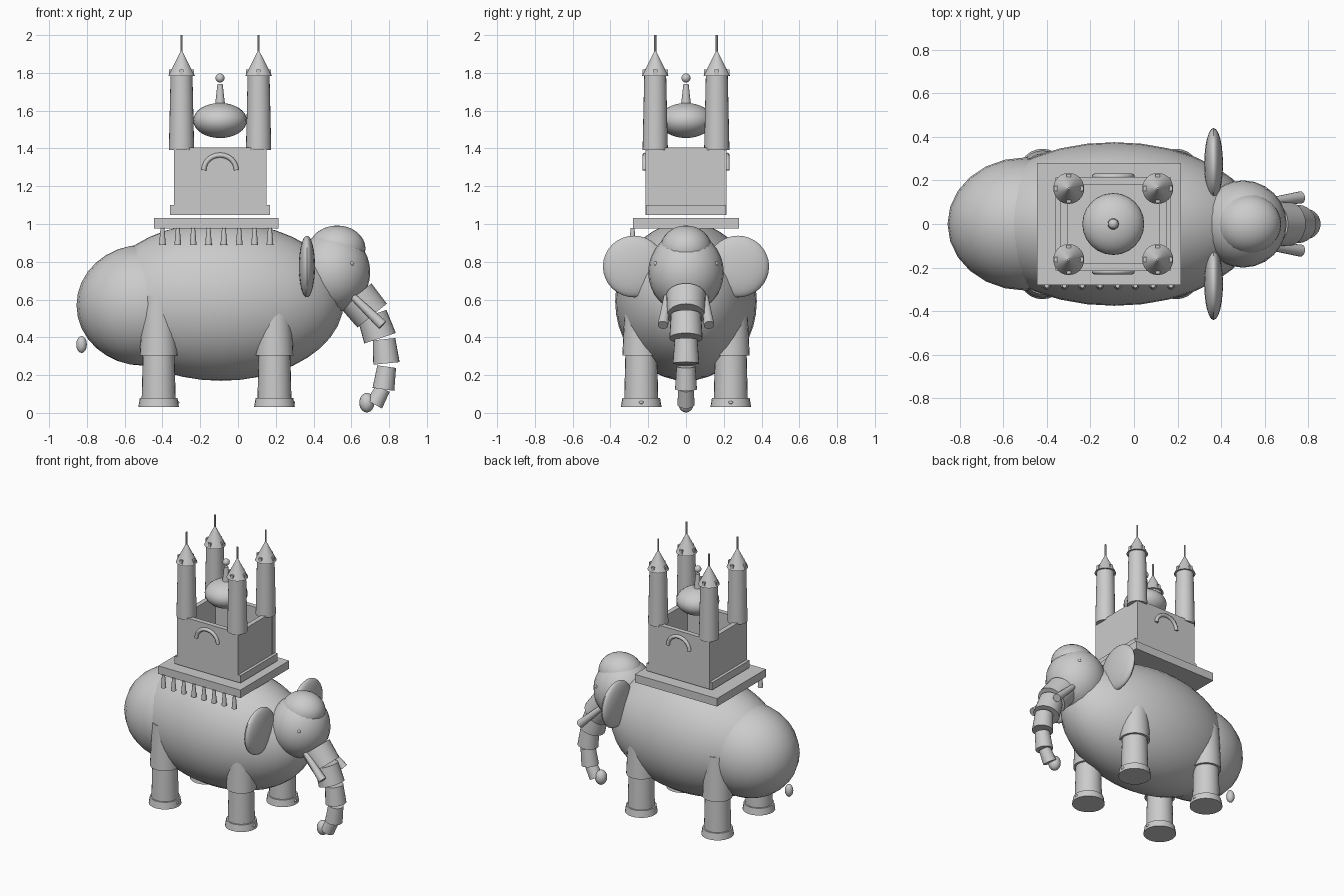
import bpy, math
from mathutils import Vector

if "Cube" in bpy.data.objects:
    bpy.data.objects.remove(bpy.data.objects["Cube"])


def finish(name, smooth=True):
    ob = bpy.context.object
    ob.name = name
    if smooth:
        bpy.ops.object.transform_apply(location=False, rotation=False, scale=True)
        bpy.ops.object.shade_smooth_by_angle(angle=math.radians(40))
    return ob


def ball(name, loc, radii, seg=24, rings=16):
    bpy.ops.mesh.primitive_uv_sphere_add(segments=seg, ring_count=rings, radius=1, location=loc)
    bpy.context.object.scale = radii
    return finish(name)


def cone(name, a, b, ra, rb, sides=24):
    # tapered round bar from point a to point b
    a, b = Vector(a), Vector(b)
    d = b - a
    bpy.ops.mesh.primitive_cone_add(vertices=sides, radius1=ra, radius2=rb, depth=d.length,
                                    location=(a + b) / 2,
                                    rotation=d.to_track_quat('Z', 'Y').to_euler())
    return finish(name)


def box(name, lo, hi):
    lo, hi = Vector(lo), Vector(hi)
    bpy.ops.mesh.primitive_cube_add(size=1, location=(lo + hi) / 2)
    bpy.context.object.scale = hi - lo
    return finish(name, False)


# body, rump and tail tuft
ball("body", (-.09, 0, .59), (.65, .375, .42), 32, 20)
ball("rump", (-.5, 0, .57), (.355, .305, .32))
ball("tail_tuft", (-.828, 0, .362), (.028, .028, .045), 12, 8)

# head
ball("head", (.5, 0, .745), (.2, .2, .215))
ball("forehead", (.525, 0, .87), (.15, .137, .122))
for s in (-1, 1):
    ball("ear", (.365, s * .275, .775), (.043, .165, .163))
    cone("tusk", (.61, s * .1, .615), (.765, s * .122, .465), .018, .028, 16)
    ball("eye", (.6, s * .157, .79), (.014, .014, .014), 10, 6)

# trunk: chain of tapered segments in the x-z plane
trunk = [((.625, .62, .105), (.71, .515, .1)),
         ((.71, .52, .08), (.752, .395, .088)),
         ((.773, .39, .06), (.786, .262, .07)),
         ((.787, .245, .05), (.77, .125, .058)),
         ((.768, .13, .04), (.722, .045, .046))]
for a, b in trunk:
    cone("trunk_segment", (a[0], 0, a[1]), (b[0], 0, b[1]), a[2], b[2])
ball("trunk_tip", (.682, 0, .054), (.04, .042, .052), 16, 10)

# legs
for x in (-.42, .193):
    for s in (-1, 1):
        y = s * .237
        cone("upper_leg", (x, y, .305), (x, y, .62), .1, .085)
        cone("lower_leg", (x, y, .07), (x, y, .32), .09, .084)
        cone("foot", (x, y, .03), (x, y, .078), .108, .1)
        ball("toenail", (x + .1, y, .055), (.01, .013, .009), 10, 6)

# carrying platform with a tassel fringe on the front edge
box("platform", (-.445, -.28, .975), (.215, .28, 1.033))
for i in range(8):
    x = -.4 + i * .0813
    cone("tassel", (x, -.283, .89), (x, -.283, .98), .018, .01, 12)

# castle: open box of four walls on a plinth
cx = -.095
box("castle_plinth", (cx - .265, -.213, 1.047), (cx + .265, .213, 1.1))
for s in (-1, 1):
    y0, y1 = sorted((s * .18, s * .215))
    box("long_wall", (cx - .245, y0, 1.047), (cx + .245, y1, 1.405))
    x0, x1 = sorted((cx + s * .21, cx + s * .244))
    box("end_wall", (x0, -.18, 1.047), (x1, .18, 1.404))

    # raised half-ring arch on each long wall
    curve = bpy.data.curves.new("arch", 'CURVE')
    curve.dimensions = '3D'
    curve.bevel_depth = .013
    curve.bevel_resolution = 2
    curve.use_fill_caps = True
    sp = curve.splines.new('POLY')
    sp.points.add(12)
    for i, p in enumerate(sp.points):
        t = math.pi * i / 12
        p.co = (cx + .086 * math.cos(t), s * .218, 1.285 + .08 * math.sin(t), 1)
    bpy.context.collection.objects.link(bpy.data.objects.new("arch", curve))

# corner towers with roofs, battlement blocks and poles
for x in (cx - .204, cx + .204):
    for y in (-.163, .163):
        cone("tower", (x, y, 1.392), (x, y, 1.79), .067, .058)
        cone("tower_roof", (x, y, 1.783), (x, y, 1.92), .071, .002)
        cone("roof_pole", (x, y, 1.9), (x, y, 2.0), .006, .006, 8)
        for k in range(4):
            bx = x + .056 * math.cos(k * math.pi / 2)
            by = y + .056 * math.sin(k * math.pi / 2)
            box("battlement_block", (bx - .011, by - .011, 1.785), (bx + .011, by + .011, 1.818))

# central dome with finial
ball("dome", (cx, 0, 1.548), (.142, .142, .093))
cone("finial_stem", (cx, 0, 1.635), (cx, 0, 1.74), .026, .014, 16)
ball("finial_ball", (cx, 0, 1.773), (.024, .024, .024), 16, 10)
